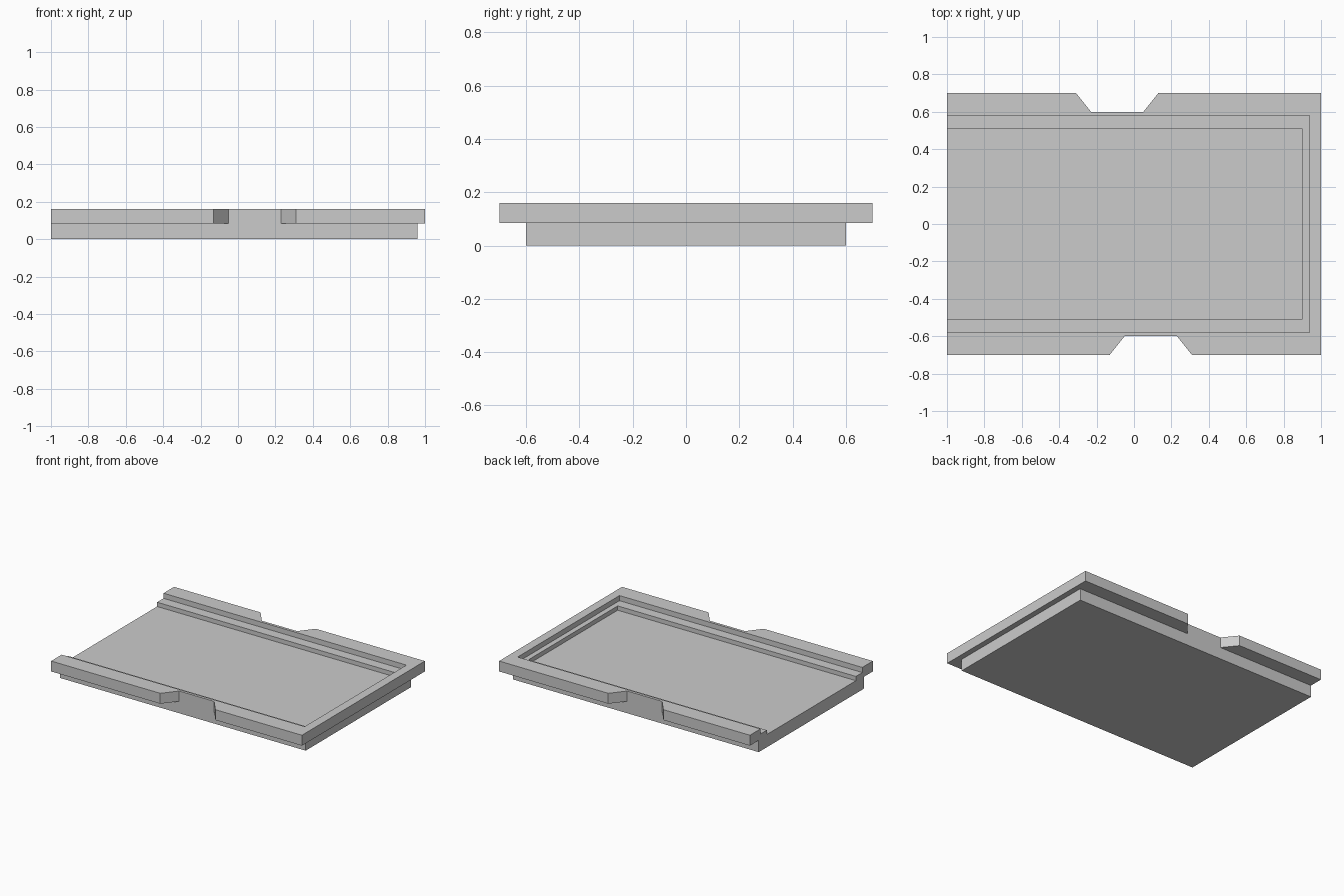
import bpy
import bmesh

cube = bpy.data.objects.get("Cube")
if cube:
    bpy.data.objects.remove(cube, do_unlink=True)

grey = bpy.data.materials.new("light grey")
grey.use_nodes = True
colour = (0.6, 0.6, 0.6, 1)
grey.diffuse_color = colour
grey.node_tree.nodes["Principled BSDF"].inputs["Base Color"].default_value = colour

# Heights of the layers
FLANGE_Z, FLOOR_Z, LEDGE_Z, TOP_Z = 0.085, 0.092, 0.123, 0.16


def prism(name, outline, z0, z1):
    """Extrude a flat outline from z0 up to z1."""
    bm = bmesh.new()
    face = bm.faces.new([bm.verts.new((x, y, z0)) for x, y in outline])
    new = bmesh.ops.extrude_face_region(bm, geom=[face], use_keep_orig=True)["geom"]
    verts = [v for v in new if isinstance(v, bmesh.types.BMVert)]
    bmesh.ops.translate(bm, verts=verts, vec=(0, 0, z1 - z0))
    bmesh.ops.recalc_face_normals(bm, faces=bm.faces)
    mesh = bpy.data.meshes.new(name)
    bm.to_mesh(mesh)
    bm.free()
    mesh.materials.append(grey)
    obj = bpy.data.objects.new(name, mesh)
    bpy.context.collection.objects.link(obj)
    return obj


# Outer flange edge: the far side is the near side turned half round
near = [(-0.13, -0.7), (-0.05, -0.6), (0.23, -0.6), (0.31, -0.7)]
far = [(-x, -y) for x, y in near]
flange = [(-1, -0.7)] + near + [(1, -0.7), (1, 0.7)] + far + [(-1, 0.7)]


def frame(x, y):
    """Flange outline with a recess that is open at the -x end."""
    return flange + [(-1, y), (x, y), (x, -y), (-1, -y)]


# Lower body, recess floor, ledge and raised rim
prism("lower_body", [(-1, -0.6), (0.96, -0.6), (0.96, 0.6), (-1, 0.6)], 0, FLANGE_Z)
prism("recess_floor", flange, FLANGE_Z, FLOOR_Z)
prism("inner_ledge", frame(0.9, 0.507), FLOOR_Z, LEDGE_Z)
prism("raised_rim", frame(0.937, 0.58), LEDGE_Z, TOP_Z)
